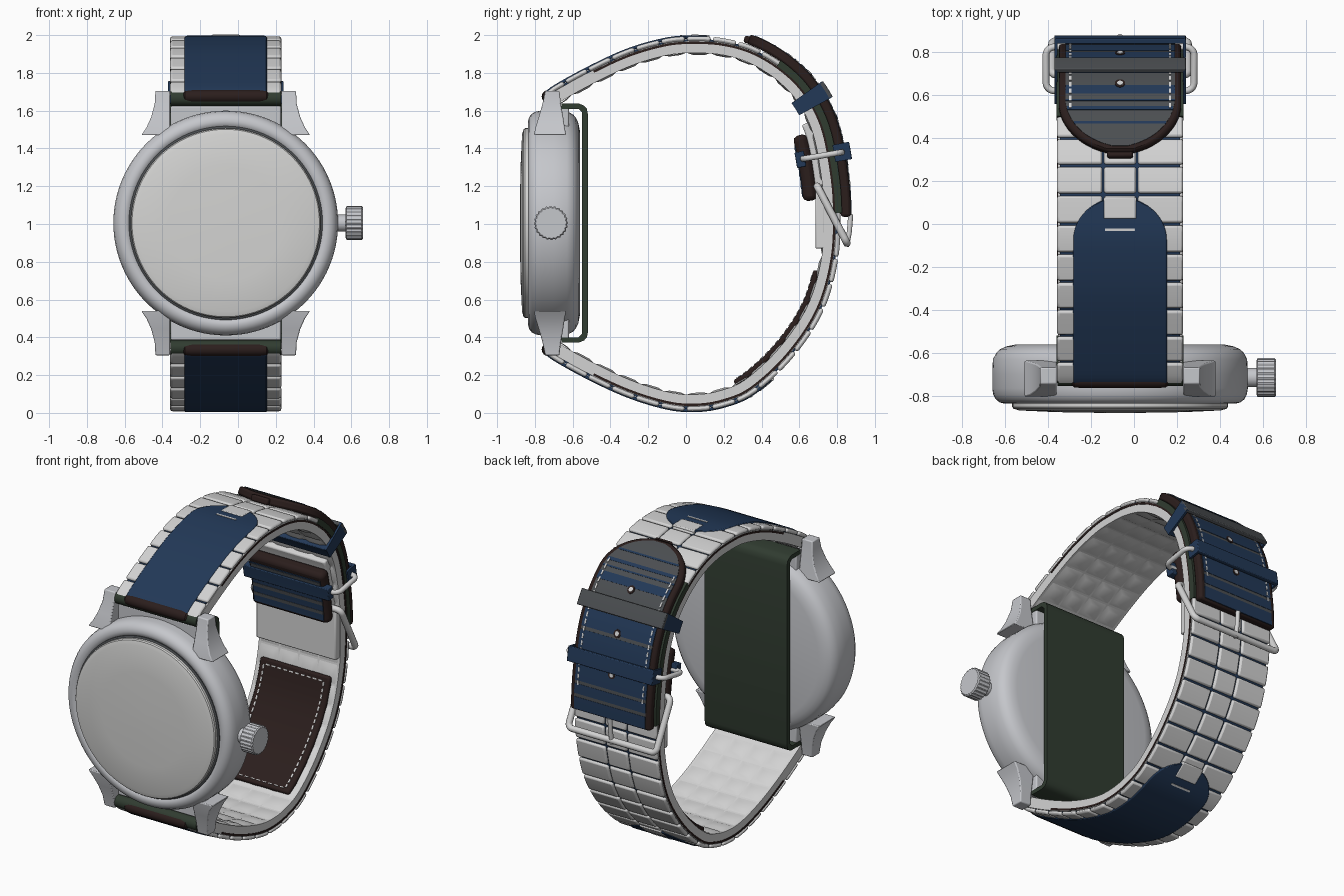
import bpy, bmesh, math
from mathutils import Vector

if "Cube" in bpy.data.objects:
    bpy.data.objects.remove(bpy.data.objects["Cube"])

CX, CZ = -0.065, 1.005      # watch axis


def material(name, r, g, b):
    m = bpy.data.materials.new(name)
    m.use_nodes = True
    m.diffuse_color = (r, g, b, 1)
    m.node_tree.nodes["Principled BSDF"].inputs["Base Color"].default_value = (r, g, b, 1)
    return m


STEEL = material("brushed steel", .56, .57, .6)
GLASS = material("pale glass", .66, .66, .65)
LINK = material("light links", .65, .65, .65)
BLUE = material("navy fabric", .016, .04, .095)
BROWN = material("dark brown leather", .024, .013, .012)
GREEN = material("dark green fabric", .03, .045, .03)
GREY = material("slate grey", .07, .076, .082)


def finish(name, bm, mat, bevel=0):
    bmesh.ops.remove_doubles(bm, verts=bm.verts, dist=1e-5)
    bmesh.ops.recalc_face_normals(bm, faces=bm.faces)
    me = bpy.data.meshes.new(name)
    bm.to_mesh(me)
    bm.free()
    ob = bpy.data.objects.new(name, me)
    bpy.context.collection.objects.link(ob)
    me.materials.append(mat)
    if bevel:
        mod = ob.modifiers.new("Bevel", "BEVEL")
        mod.width, mod.segments, mod.angle_limit = bevel, 2, math.radians(40)
    bpy.ops.object.select_all(action="DESELECT")
    ob.select_set(True)
    bpy.context.view_layer.objects.active = ob
    bpy.ops.object.shade_smooth_by_angle(angle=math.radians(35))


def skin(bm, rings):
    """Join closed rings of points and cap both ends."""
    vs = [[bm.verts.new(p) for p in r] for r in rings]
    n = len(vs[0])
    for a, b in zip(vs, vs[1:]):
        for i in range(n):
            bm.faces.new((a[i], a[(i + 1) % n], b[(i + 1) % n], b[i]))
    bm.faces.new(vs[0])
    bm.faces.new(vs[-1])


def lathe(name, profile, place, mat, seg=96, rib=0):
    bm = bmesh.new()
    ang = [math.tau * i / seg for i in range(seg)]
    skin(bm, [[place(r * (1 - rib * (i % 4 > 1)) * math.cos(a), r * (1 - rib * (i % 4 > 1)) * math.sin(a), h)
               for i, a in enumerate(ang)] for r, h in profile])
    finish(name, bm, mat)


def box(name, x, y, z, mat, bevel=0.008):
    bm = bmesh.new()
    skin(bm, [[(a, y[0], c), (a, y[1], c), (a, y[1], d), (a, y[0], d)] for a in x for c, d in [z]])
    finish(name, bm, mat, bevel)


# ---- strap path in (y, z), outer surface, front top round to front bottom
upper = [(-.755, 1.675), (-.7, 1.725), (-.5, 1.835), (-.3, 1.925), (-.1, 1.98), (.05, 1.99), (.2, 1.98),
         (.36, 1.935), (.52, 1.84), (.65, 1.71), (.745, 1.53), (.795, 1.3), (.815, 1.07)]
lower = [(.80, .8), (.72, .53), (.56, .29), (.36, .105), (.2, .035), (.05, .012), (-.1, .025), (-.3, .085),
         (-.5, .175), (-.7, .285), (-.755, .335)]
knots = [Vector(p) for p in upper + lower]
knots = [2 * knots[0] - knots[1]] + knots + [2 * knots[-1] - knots[-2]]
path = []
for a, b, c, d in zip(knots, knots[1:], knots[2:], knots[3:]):
    for k in range(16):
        t = k / 16
        path.append(.5 * (2 * b + (c - a) * t + (2 * a - 5 * b + 4 * c - d) * t * t + (3 * b - a - 3 * c + d) * t ** 3))
path.append(knots[-2])
dist = [0]
for a, b in zip(path, path[1:]):
    dist.append(dist[-1] + (b - a).length)
LENGTH = dist[-1]


def S(y, z):
    return dist[min(range(len(path)), key=lambda i: (path[i] - Vector((y, z))).length)]


def at(s, off):
    """Point (y, z) at arc length s, pushed outward by off."""
    i = max(k for k in range(len(path) - 1) if dist[k] <= max(s, 0))
    t = (path[i + 1] - path[i]).normalized()
    e = (path[min(i + 2, len(path) - 1)] - path[max(i - 1, 0)]).normalized()
    p = path[i] + t * (s - dist[i])
    return p.x - e.y * off, p.y + e.x * off


def add_strip(bm, s0, s1, lo, hi, x0, x1, tip0=0, tip1=0, step=.04):
    n = max(1, math.ceil((s1 - s0) / step))
    mid, half, rings = (x0 + x1) / 2 + CX, (x1 - x0) / 2, []
    for k in range(n + 1):
        s = s0 + (s1 - s0) * k / n
        w = half
        for tip, d in ((tip0, s - s0), (tip1, s1 - s)):
            if d < tip:
                w *= max(.15, math.sqrt(1 - (1 - d / tip) ** 2))
        a, b = at(s, lo), at(s, hi)
        rings.append([(mid - w, *a), (mid + w, *a), (mid + w, *b), (mid - w, *b)])
    skin(bm, rings)


def strip(name, s0, s1, lo, hi, hw, mat, bevel=0, **kw):
    bm = bmesh.new()
    add_strip(bm, s0, s1, lo, hi, -hw, hw, **kw)
    finish(name, bm, mat, bevel)


# ---- case, bezel, glass
front = lambda a, b, h: (CX + a, h, CZ + b)
lathe("case_body", [(.49, -.562), (.53, -.57), (.558, -.583), (.575, -.598), (.592, -.63), (.595, -.7), (.595, -.765),
                    (.59, -.795), (.578, -.817), (.56, -.831), (.54, -.836), (.522, -.833), (.512, -.825)],
      front, STEEL)
lathe("glass_groove", [(.513, -.815), (.513, -.831), (.505, -.836)], front, GREY)
lathe("glass", [(.502, -.82), (.502, -.852), (.496, -.86), (.47, -.868), (.3, -.876), (.05, -.88)], front, GLASS)

# ---- crown
side = lambda a, b, h: (h, -.715 + a, CZ + b)
lathe("crown_stem", [(.045, .5), (.045, .585)], side, STEEL, 24)
lathe("crown", [(.078, .57), (.09, .575), (.09, .655), (.083, .662)], side, STEEL, 96, .05)

# ---- lugs, rolls and spacers, mirrored top and bottom
for v, word in ((1, "upper"), (-1, "lower")):
    for h, hand in ((1, "left"), (-1, "right")):
        bm = bmesh.new()
        skin(bm, [[(CX + h * a, y0, CZ + v * z) for a, y0 in ((.295, f), (xo, f), (xo, b), (.295, b))]
                  for z, xo, f, b in ((.7, .372, -.745, -.67), (.63, .376, -.76, -.662), (.56, .395, -.78, -.65),
                                      (.505, .42, -.797, -.642), (.465, .447, -.805, -.635))])
        finish(word + "_lug_" + hand, bm, STEEL, .006)
    box(word + "_spacer", (CX - .292, CX + .292), (-.72, -.62), sorted((CZ + v * .44, CZ + v * .62)), STEEL)
    roll = lambda a, b, h: (CX + h, -.715 + a, CZ + v * .66 + b)
    lathe(word + "_green_roll", [(.04, -.292), (.04, .292)], roll, GREEN, 24)
    pad = lambda a, b, h: (CX + h, -.73 + a, CZ + v * .67 + b)
    lathe(word + "_brown_roll", [(.012, -.235), (.03, -.215), (.034, -.18), (.034, .18), (.03, .215), (.012, .235)],
          pad, BROWN, 24)

# ---- green band passing behind the case
arc = [(-.66, .632), (-.565, .632), (-.54, .622), (-.525, .605), (-.519, .575)]
outer = arc + [(y, -z) for y, z in reversed(arc)]
inner = [(-.66, .605), (-.57, .605), (-.55, .585), (-.55, -.585), (-.57, -.605), (-.66, -.605)]
bm = bmesh.new()
skin(bm, [[(x, y, CZ + z) for y, z in outer + inner[::-1]] for x in (CX - .295, CX + .295)])
finish("back_band", bm, GREEN)

# ---- strap layers
strip("strap_core", 0, LENGTH, -.026, -.012, .28, BLUE)
strip("brown_layer", .3, LENGTH - .3, -.037, -.025, .293, BROWN)
strip("lining", .05, LENGTH - .05, -.085, -.022, .29, LINK)
rows = round(LENGTH / .14)
pitch = LENGTH / rows
bm, quilt = bmesh.new(), bmesh.new()
for r in range(rows):
    for x0, x1 in ((-.294, -.083), (-.075, .075), (.083, .294)):
        add_strip(bm, r * pitch + .006, (r + 1) * pitch - .006, -.022, .003, x0, x1)
    # quilted inner cushions
    for c in range(4):
        x = CX - .28 + c * .14
        a, b = r * pitch, (r + 1) * pitch
        ring = [quilt.verts.new((px, *at(s, -.083))) for px, s in ((x, a), (x + .14, a), (x + .14, b), (x, b))]
        top = [quilt.verts.new((px, *at(s, -.094))) for px, s in
               ((x + .035, a + .035), (x + .105, a + .035), (x + .105, b - .035), (x + .035, b - .035))]
        quilt.faces.new(top)
        for i in range(4):
            quilt.faces.new((ring[i], ring[(i + 1) % 4], top[(i + 1) % 4], top[i]))
finish("strap_links", bm, LINK, .011)
finish("lining_quilt", quilt, LINK)

# ---- blue covers on the front half, top and bottom
top_end, low_end = S(.12, 1.99), S(.45, .185)
strip("upper_blue_cover", .02, top_end, -.01, .008, .218, BLUE, .006, tip1=.2, step=.02)
strip("lower_blue_cover", low_end, LENGTH - .02, -.01, .008, .218, BLUE, .006, tip0=.2, step=.02)
for word, s, k in (("upper", top_end - .05, -1), ("lower", low_end + .05, 1)):
    strip(word + "_centre_link", s - .05, s + .05, -.01, .012, .076, LINK, .006)
    strip(word + "_cover_mark", s + k * .1 - .006, s + k * .1 + .006, 0, .011, .07, LINK)

# ---- outer flap with striped face, stitching and holes
f0, f1 = S(.32, 1.95), S(.815, 1.04)
strip("flap", f0, f1, .004, .057, .285, BROWN, .014, tip0=.26, step=.015)
strip("flap_face", f0 + .025, f1 - .01, .04, .06, .255, GREY, tip0=.24, step=.015)
strip("flap_tab", f0 - .02, f0 + .04, .006, .045, .06, BROWN, .01)
strip("flap_edge_green", f0 + .2, f1 - .02, -.026, .01, .296, GREEN)
bm = bmesh.new()
for a, w in ((.13, .012), (.2, .02), (.25, .01), (.29, .05), (.42, .03), (.47, .012), (.51, .1), (.63, .11),
             (.76, .03), (.81, .12), (.95, .06), (1.03, .1)):
    hw = .255 * math.sqrt(1 - max(0, 1 - (a - .02) / .24) ** 2)
    if f0 + a < f1 - .02:
        add_strip(bm, f0 + a, min(f0 + a + w, f1 - .01), .05, .062, -hw, hw)
finish("flap_blue_stripes", bm, BLUE)
bm = bmesh.new()
for k in range(19):
    for x in (-.232, .232):
        s = f0 + .21 + k * .04
        if s < f1 - .04:
            add_strip(bm, s, s + .026, .057, .064, x - .005, x + .005)
finish("flap_stitching", bm, LINK)
for name, r, hi, mat in (("hole_rims", .024, .064, BROWN), ("holes", .014, .066, LINK)):
    bm = bmesh.new()
    for a in (.35, .6, .84):
        add_strip(bm, f0 + a - r, f0 + a + r, .057, hi, -r, r, tip0=r, tip1=r, step=.005)
    finish("flap_" + name, bm, mat)

# ---- folded tail inside the strap
i0, i1 = S(.75, 1.515), S(.81, 1.13)
strip("inner_tail", i0, i1, -.195, -.12, .27, BROWN, .025)
strip("inner_tail_blue", i0 + .06, i1 - .03, -.198, -.16, .25, BLUE)
for k in (.07, .22, .29):
    strip("inner_tail_grey_stripe", i0 + k, i0 + k + .025, -.2, -.19, .25, GREY)
strip("inner_tail_block", i0 - .06, i1, -.125, -.06, .255, LINK, .01)
box("clasp_plate", (CX - .285, CX + .285), (.685, .735), (.87, 1.2), LINK)

# ---- brown stitched pad inside the lower strap
p0, p1 = S(.81, .72), S(.3, .07)
strip("inner_pad", p0, p1, -.115, -.08, .25, BROWN, .012)
bm = bmesh.new()
n = 18
for k in range(n):
    s = p0 + .04 + (p1 - p0 - .11) * k / (n - 1)
    for x in (-.215, .215):
        add_strip(bm, s, s + .027, -.119, -.112, x - .005, x + .005)
for k in range(10):
    for s in (p0 + .03, p1 - .04):
        add_strip(bm, s, s + .01, -.119, -.112, -.2 + k * .042, -.174 + k * .042)
finish("inner_pad_stitching", bm, LINK)

# ---- keepers
for name, s, lo, hi, side_lo, mat in (("upper_keeper", S(.68, 1.67), -.115, .088, -.115, GREY),
                                      ("lower_keeper", S(.78, 1.375), -.205, .09, 0, BLUE)):
    a, b = s - .045, s + .045
    strip(name + "_outer", a, b, hi - .025, hi, .306, mat, .005)
    strip(name + "_inner", a, b, lo, lo + .05, .306, BLUE, .005)
    bm = bmesh.new()
    for x in (-.306, .292):
        add_strip(bm, a, b, side_lo, hi - .005, x, x + .014)
    finish(name + "_sides", bm, BLUE)


# ---- wire loops and prong
def wire(name, pts, radius, cyclic):
    cu = bpy.data.curves.new(name, "CURVE")
    cu.dimensions, cu.bevel_depth, cu.bevel_resolution, cu.use_fill_caps = "3D", radius, 3, True
    sp = cu.splines.new("POLY")
    sp.points.add(len(pts) - 1)
    for q, p in zip(sp.points, pts):
        q.co = (*p, 1)
    sp.use_cyclic_u = cyclic
    ob = bpy.data.objects.new(name, cu)
    bpy.context.collection.objects.link(ob)
    cu.materials.append(LINK)


def loop(name, a, b, hw, r, radius):
    a, b = Vector((0, *a)), Vector((0, *b))
    d, ln = (b - a).normalized(), (b - a).length
    pts = []
    for i, (x, t) in enumerate(((hw - r, ln - r), (r - hw, ln - r), (r - hw, r), (hw - r, r))):
        for k in range(6):
            g = (i + k / 5) * math.pi / 2
            pts.append(a + d * (t + r * math.sin(g)) + Vector((CX + x + r * math.cos(g), 0, 0)))
    wire(name, pts, radius, True)


loop("keeper_wire", (.62, 1.345), (.825, 1.38), .345, .04, .016)
loop("buckle_frame", (.695, 1.2), (.852, .9), .315, .03, .02)
wire("buckle_prong", [(CX, .85, .88), (CX, .865, .96), (CX, .872, 1.05)], .014, False)
